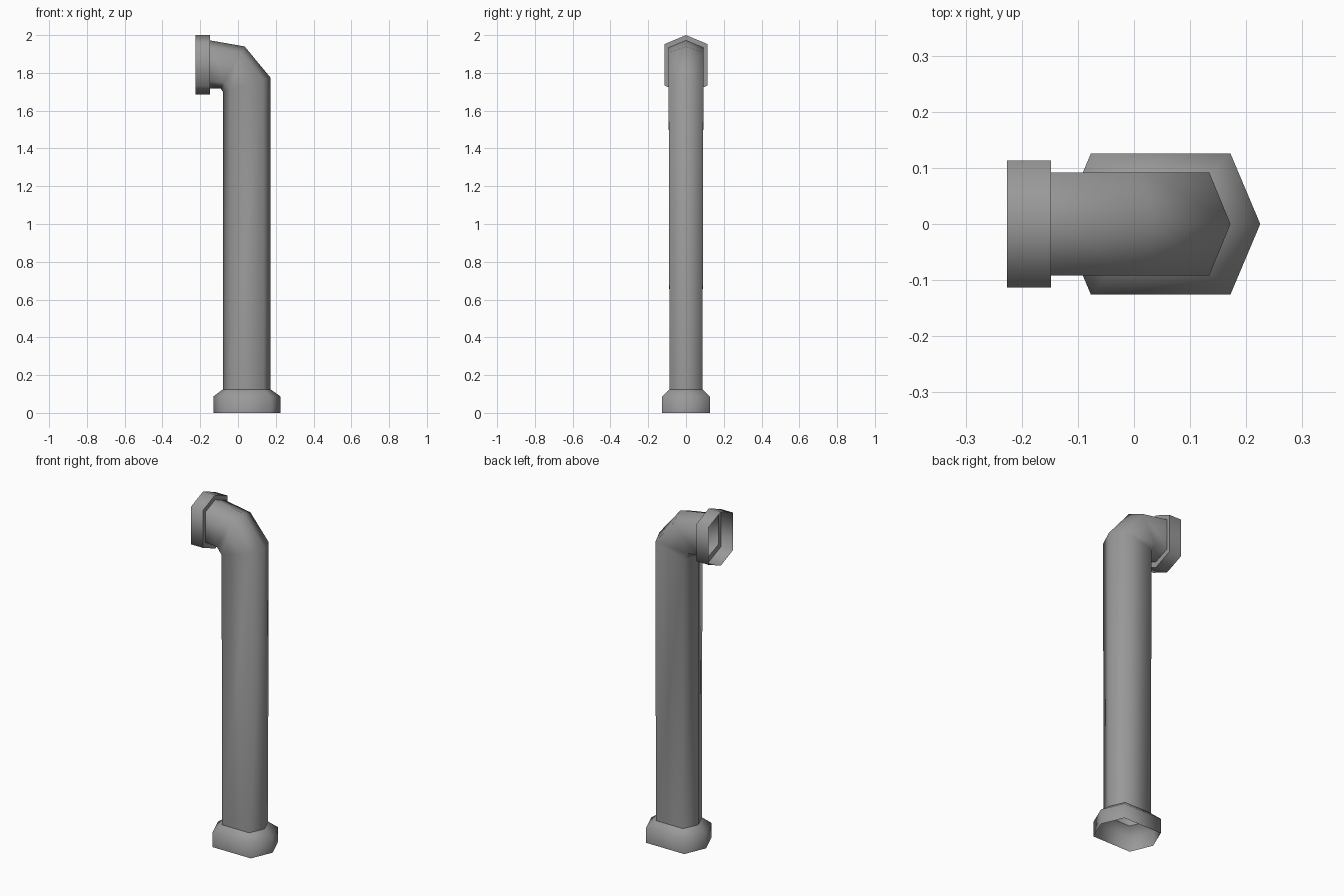
import bpy, bmesh, math
from mathutils import Vector

cube = bpy.data.objects.get("Cube")
if cube:
    bpy.data.objects.remove(cube, do_unlink=True)

grey = bpy.data.materials.new("pipe grey")
grey.use_nodes = True
colour = (0.32, 0.32, 0.32, 1)
grey.diffuse_color = colour
grey.node_tree.nodes["Principled BSDF"].inputs["Base Color"].default_value = colour


def hexagon(inner, outer, width):
    """Six-sided ring between two (x, z) tips, with flat sides at y = +-width."""
    a = Vector((inner[0], 0, inner[1]))
    b = Vector((outer[0], 0, outer[1]))
    side = Vector((0, width, 0))
    near, far = a.lerp(b, 0.15), a.lerp(b, 0.85)
    return [a, near - side, far - side, b, far + side, near + side]


def loft(name, rings, sharp_angle):
    """Open-ended shell through a series of hexagons."""
    bm = bmesh.new()
    loops = [[bm.verts.new(p) for p in hexagon(*r)] for r in rings]
    for low, high in zip(loops, loops[1:]):
        for i in range(6):
            j = (i + 1) % 6
            bm.faces.new((low[i], low[j], high[j], high[i]))
    mesh = bpy.data.meshes.new(name)
    bm.to_mesh(mesh)
    bm.free()
    mesh.materials.append(grey)
    obj = bpy.data.objects.new(name, mesh)
    bpy.context.collection.objects.link(obj)
    bpy.ops.object.select_all(action='DESELECT')
    obj.select_set(True)
    bpy.context.view_layer.objects.active = obj
    bpy.ops.object.shade_smooth_by_angle(angle=math.radians(sharp_angle))
    return obj


# Flared foot, open underneath
loft("base_collar", [
    ((-0.13, 0), (0.225, 0), 0.126),
    ((-0.13, 0.087), (0.225, 0.087), 0.126),
    ((-0.08, 0.125), (0.172, 0.125), 0.087),
], 75)

# Upright with its elbow and short outlet
loft("pipe", [
    ((-0.08, 0.125), (0.172, 0.125), 0.087),
    ((-0.08, 1.70), (0.172, 1.775), 0.092),
    ((-0.092, 1.717), (0.035, 1.94), 0.092),
    ((-0.148, 1.718), (-0.148, 1.972), 0.092),
], 75)

# Outlet collar, open at the mouth
loft("outlet_collar", [
    ((-0.148, 1.718), (-0.148, 1.972), 0.092),
    ((-0.148, 1.685), (-0.148, 2.0), 0.113),
    ((-0.226, 1.685), (-0.226, 2.0), 0.113),
], 75)
